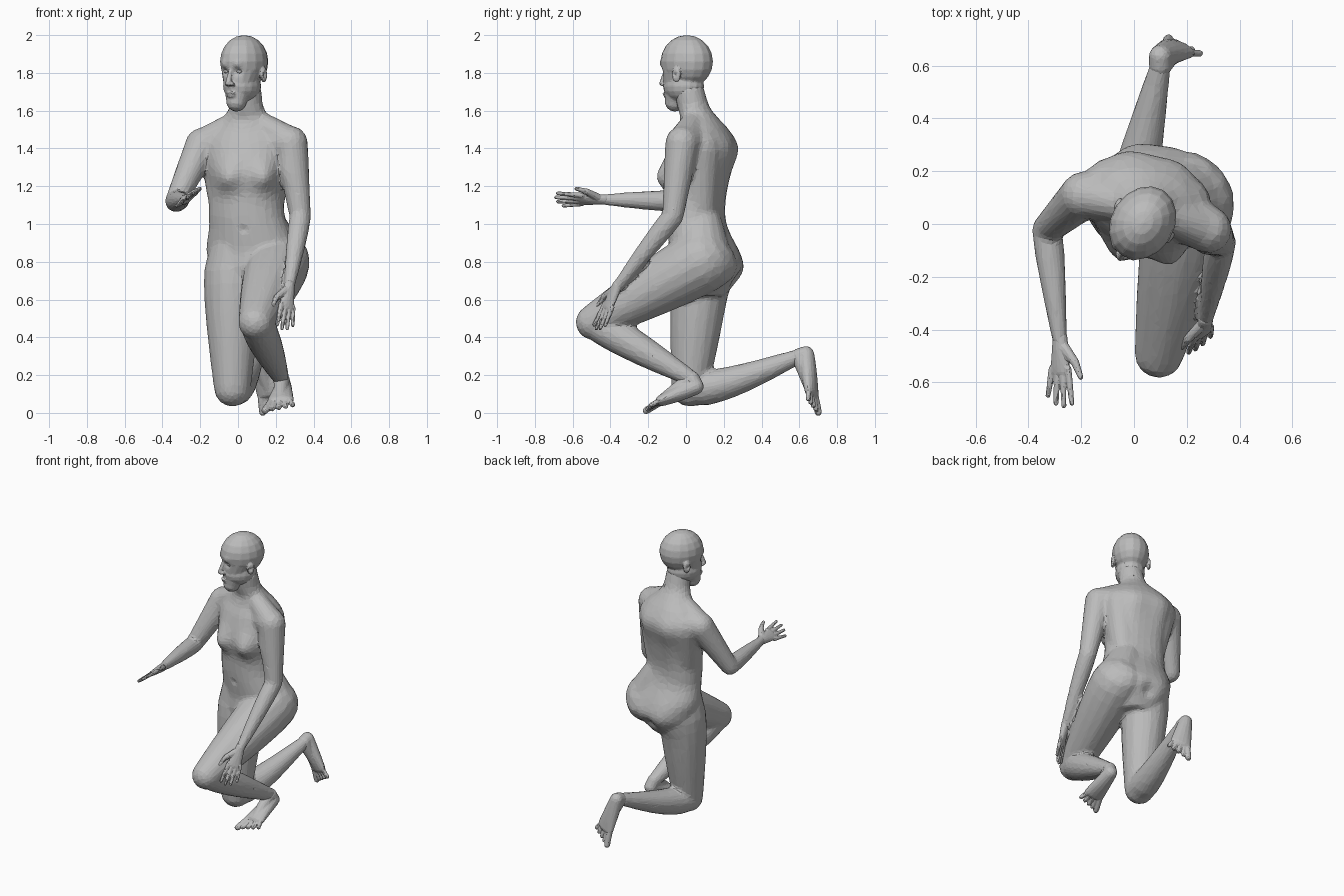
import bpy, bmesh
from math import pi, sin, cos, exp, radians
from mathutils import Vector, Matrix

if "Cube" in bpy.data.objects:
    bpy.data.objects.remove(bpy.data.objects["Cube"])

clay = bpy.data.materials.new("clay grey")
clay.use_nodes = True
grey = (.5, .5, .5, 1)
clay.diffuse_color = grey
clay.node_tree.nodes["Principled BSDF"].inputs["Base Color"].default_value = grey

ACROSS = Vector((1, 0, 0))
NOWHERE = Vector((0, 0, 0))


def mix(start, end, t):
    return start + (end - start) * t


def skin_rings(bm, rings):
    """Bridge neighbouring rings of points and close both ends."""
    rows = [[bm.verts.new(point) for point in ring] for ring in rings]
    count = len(rows[0])
    for low, high in zip(rows, rows[1:]):
        for k in range(count):
            n = (k + 1) % count
            bm.faces.new((low[k], low[n], high[n], high[k]))
    bm.faces.new(rows[0][::-1])
    bm.faces.new(rows[-1])


def ellipse(centre, side, front, sides):
    angles = [2 * pi * k / sides for k in range(sides)]
    return [centre + side * cos(a) + front * sin(a) for a in angles]


def limb(bm, start, end, first, last, muscle=0, sag=NOWHERE, side=ACROSS, flat=(1, 1), sides=16):
    """Round-ended tapering rod; muscle swells it and sag bows it towards the start."""
    start, end = Vector(start), Vector(end)
    axis = (end - start).normalized()
    side = (side - axis * side.dot(axis)).normalized()
    front = axis.cross(side)
    steps = 8
    bends = [radians(angle) for angle in (25, 50, 75)]
    stations = [(0, -sin(b), cos(b)) for b in reversed(bends)]
    stations += [(k / steps, 0, 1) for k in range(steps + 1)]
    stations += [(1, sin(b), cos(b)) for b in bends]
    rings = []
    for t, shift, scale in stations:
        swell = sin(pi * t ** .7)
        width = mix(first, last, t) + muscle * swell
        depth = width * mix(*flat, t)
        centre = mix(start, end, t) + sag * swell + axis * shift * depth
        rings.append(ellipse(centre, side * width * scale, front * depth * scale, sides))
    skin_rings(bm, rings)


def ball(bm, centre, size):
    place = Matrix.Translation(centre) @ Matrix.Diagonal((*size, 1))
    bmesh.ops.create_uvsphere(bm, u_segments=16, v_segments=10, radius=1, matrix=place)


def finish(bm, name, voxel, triangles, brushes=(), smooth=3):
    """Fuse the pieces into one skin, sculpt it with soft brushes, then reduce it."""
    bmesh.ops.recalc_face_normals(bm, faces=bm.faces)
    mesh = bpy.data.meshes.new(name)
    bm.to_mesh(mesh)
    bm.free()
    obj = bpy.data.objects.new(name, mesh)
    bpy.context.collection.objects.link(obj)
    fuse = obj.modifiers.new("fuse", "REMESH")
    fuse.mode, fuse.voxel_size = "VOXEL", voxel
    soften = obj.modifiers.new("soften", "SMOOTH")
    soften.iterations = smooth
    graph = bpy.context.evaluated_depsgraph_get()
    skin = bpy.data.meshes.new_from_object(obj.evaluated_get(graph))
    obj.modifiers.clear()
    obj.data = skin
    for centre, radius, push in brushes:
        centre, push = Vector(centre), Vector(push)
        for vertex in skin.vertices:
            distance = (vertex.co - centre).length
            vertex.co += push * exp(-(distance / radius) ** 2)
    reduce = obj.modifiers.new("reduce", "DECIMATE")
    total = sum(len(face.vertices) - 2 for face in skin.polygons)
    reduce.ratio = min(1, triangles / total)
    skin.materials.clear()
    skin.materials.append(clay)
    for face in skin.polygons:
        face.use_smooth = False
        face.material_index = 0
    return obj


def torso(bm, levels):
    """Loft of height, depth position, half width and half depth, turned a little."""
    side, front = Vector((1, -.25, 0)).normalized(), Vector((.25, 1, 0)).normalized()
    rows = [Vector(level) for level in levels]
    rows = [2 * rows[0] - rows[1], *rows, 2 * rows[-1] - rows[-2]]
    rings = []
    for before, here, after, beyond in zip(rows, rows[1:], rows[2:], rows[3:]):
        for t in (0, .25, .5, .75):
            # Smooth curve through the levels
            z, y, width, depth = (here + (after - before) * t / 2
                                  + (before - here * 2.5 + after * 2 - beyond / 2) * t * t
                                  + (here * 3 - before - after * 3 + beyond) * t ** 3 / 2)
            x = .045 + .045 * max(0, 1 - abs(z - .8) / .25)
            rings.append(ellipse(Vector((x, y, z)), side * width, front * depth, 28))
    skin_rings(bm, rings)


def foot(name, ankle, heel, sole, toe, side):
    """Wedge from heel to sole with an instep and five toes; side points to the big toe."""
    bm = bmesh.new()
    ankle, heel, sole, toe = Vector(ankle), Vector(heel), Vector(sole), Vector(toe)
    side = Vector(side).normalized()
    limb(bm, heel, sole, .044, .072, side=side, flat=(1, .42))
    limb(bm, ankle, sole, .043, .03)
    limb(bm, ankle, heel, .043, .043)
    for k in range(5):
        offset = side * (.06 - .03 * k)
        thick = .014 if k else .02
        tip = mix(sole, toe, 1 - k / 12)
        limb(bm, sole + offset * .8, tip + offset * 1.2, thick, thick, sides=10)
    finish(bm, name, .006, 1000, smooth=3)


def hand(name, wrist, along, side, spread):
    """Flat palm, four fingers and a thumb; side points to the thumb."""
    bm = bmesh.new()
    wrist, along, side = Vector(wrist), Vector(along).normalized(), Vector(side)
    side = (side - along * side.dot(along)).normalized()

    def at(forward, sideways):
        return wrist + along * forward + side * sideways

    limb(bm, at(-.02, 0), at(.11, 0), .029, .045, side=side, flat=(.9, .36))
    for k in range(4):
        sideways = .037 - .025 * k
        reach = .24 - .01 * (k - 1) ** 2
        limb(bm, at(.1, sideways), at(reach, sideways * (1 + spread)), .014, .01, sides=10)
    limb(bm, at(.02, .02), at(.075, .07), .022, .017, sides=10)
    limb(bm, at(.075, .07), at(.13, .08 + spread / 30), .016, .011, sides=10)
    finish(bm, name, .005, 900, smooth=2)


# Joints of the kneeling pose
collar, nape = (.04, .11, 1.43), (.05, .06, 1.57)
left_shoulder, left_elbow, left_wrist = (.28, -.02, 1.43), (.33, -.07, 1.04), (.27, -.37, .66)
right_shoulder, right_elbow, right_wrist = (-.19, .11, 1.42), (-.33, -.02, 1.12), (-.28, -.45, 1.13)
left_hip, left_knee, left_ankle = (.215, .08, .8), (.095, -.49, .48), (.23, .03, .18)
right_hip, right_knee, right_ankle = (-.03, .08, .75), (-.03, .02, .13), (.1, .6, .3)

# Torso and neck
body = bmesh.new()
torso(body, [(.62, .09, .13, .11), (.75, .09, .23, .18), (.86, .09, .25, .175), (1, .06, .21, .155),
             (1.15, .06, .2, .16), (1.3, .07, .22, .18), (1.42, .09, .24, .17), (1.5, .09, .2, .13),
             (1.56, .07, .13, .1), (1.62, .04, .09, .085), (1.7, .02, .08, .08), (1.74, .02, .07, .07)])
# Arms, with the slope of the shoulders and the sides of the back
for s, shoulder, elbow, wrist in ((1, left_shoulder, left_elbow, left_wrist),
                                  (-1, right_shoulder, right_elbow, right_wrist)):
    limb(body, collar, shoulder, .12, .09)
    limb(body, nape, shoulder, .06, .085)
    limb(body, (.045 + s * .13, .1 - s * .03, 1.4), (.045 + s * .09, .07, 1.05), .12, .1)
    limb(body, shoulder, elbow, .09, .057)
    limb(body, elbow, wrist, .057, .028, .006)
# Hips
limb(body, (.13, .08, 1), left_hip, .12, .165)
limb(body, (0, .08, 1), right_hip, .12, .148)
# Raised left leg
limb(body, left_hip, left_knee, .168, .095, .012)
limb(body, left_knee, left_ankle, .085, .043, .018)
# Kneeling right leg
limb(body, right_hip, right_knee, .15, .098, .012)
limb(body, right_knee, right_ankle, .096, .04, .008, sag=Vector((0, 0, -.03)))

# Soft forms: breasts, buttocks, shoulder blades, then hollows of the middle line
forms = []
for s in (-1, 1):
    forms += [((.045 + s * .105, -.09 - s * .02, 1.26), .08, (0, -.055, -.015)),
              ((.1 + s * .1, .26, .75), .11, (0, .03, 0)),
              ((.08 + s * .11, .24, 1.38), .08, (0, .015, 0))]
forms += [((.1, .29, .7), .045, (0, -.03, 0)), ((.08, .24, 1.27), .1, (0, -.015, 0)),
          ((.08, .22, 1.1), .1, (0, -.015, 0)), ((.03, -.09, .97), .02, (0, .008, 0)),
          ((.03, 0, 1.55), .03, (0, .012, 0))]
finish(body, "body", .011, 6500, forms, smooth=10)

# Feet
foot("left_foot", left_ankle, (.24, .05, .14), (.225, -.13, .065), (.215, -.21, .02), (-1, 0, -.1))
foot("right_foot", right_ankle, (.1, .635, .31), (.165, .665, .11), (.195, .675, .025), (-.9, .35, -.3))

# Hands
hand("left_hand", left_wrist, (-.1, -.4, -.9), (-.8, -.55, .1), .3)
hand("right_hand", right_wrist, (0, -1, 0), (.75, 0, .55), .5)

# Head, built facing forward and then turned
head, eyes = bmesh.new(), bmesh.new()
ball(head, (0, .005, 1.86), (.12, .147, .14))
ball(head, (0, -.015, 1.73), (.096, .115, .09))
limb(head, (0, -.07, 1.65), (0, -.03, 1.8), .055, .103)
limb(head, (0, -.13, 1.81), (0, -.15, 1.745), .011, .016, sides=10)
ball(head, (0, -.125, 1.69), (.03, .015, .008))
ball(head, (0, -.12, 1.677), (.026, .016, .008))
face = []
for s in (-1, 1):
    ball(head, (s * .016, -.138, 1.74), (.011, .014, .01))
    ball(head, (s * .117, .015, 1.79), (.014, .026, .042))
    ball(eyes, (s * .04, -.1, 1.808), (.02, .017, .012))
    # Eye sockets, brows and ear hollows
    face += [((s * .042, -.13, 1.808), .022, (0, .018, 0)),
             ((s * .045, -.125, 1.84), .025, (0, -.008, 0)),
             ((s * .13, .01, 1.79), .012, (-s * .01, 0, 0))]
for part in (finish(head, "head", .006, 3000, face), finish(eyes, "eyes", .003, 300)):
    part.location.x = .03
    part.rotation_euler.z = radians(-33)
